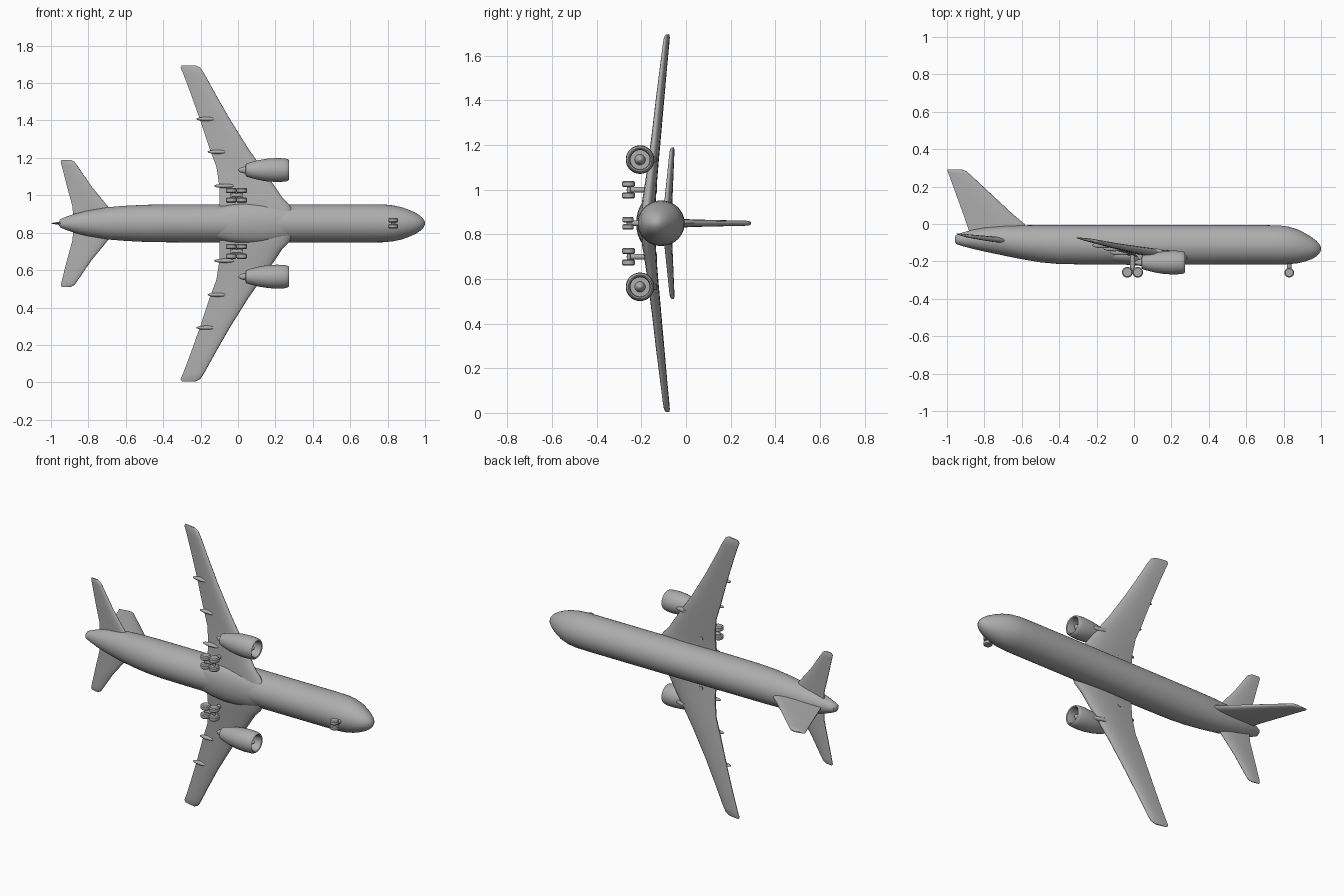
import bpy, bmesh, math
from mathutils import Vector

if "Cube" in bpy.data.objects:
    bpy.data.objects.remove(bpy.data.objects["Cube"])

ZC = 0.85          # height of the aircraft's centre line (nose +x, belly -y)
SIDES = (("right", 1), ("left", -1))

grey = bpy.data.materials.new("plain grey")
grey.diffuse_color = (0.42, 0.42, 0.42, 1)
grey.use_nodes = True
grey.node_tree.nodes["Principled BSDF"].inputs["Base Color"].default_value = grey.diffuse_color


def loft(name, rings, angle=40):
    """Skin a list of equal-length rings and cap both ends."""
    bm = bmesh.new()
    vr = [[bm.verts.new(p) for p in r] for r in rings]
    n = len(vr[0])
    for a, b in zip(vr, vr[1:]):
        for i in range(n):
            j = (i + 1) % n
            bm.faces.new((a[i], a[j], b[j], b[i]))
    bm.faces.new(vr[0])
    bm.faces.new(vr[-1])
    bmesh.ops.recalc_face_normals(bm, faces=bm.faces)
    me = bpy.data.meshes.new(name)
    bm.to_mesh(me)
    bm.free()
    me.materials.append(grey)
    ob = bpy.data.objects.new(name, me)
    bpy.context.collection.objects.link(ob)
    bpy.ops.object.select_all(action='DESELECT')
    ob.select_set(True)
    bpy.context.view_layer.objects.active = ob
    bpy.ops.object.shade_smooth_by_angle(angle=math.radians(angle))
    return ob


def lathe(name, profile, origin, axis, n=28):
    """Turn (distance along axis, radius) points around an axis."""
    d = Vector(axis).normalized()
    u = d.orthogonal().normalized()
    v = d.cross(u)
    o = Vector(origin)
    rings = []
    for t, r in profile:
        r = max(r, 0.0005)
        rings.append([o + d * t + (u * math.cos(k) + v * math.sin(k)) * r
                      for k in (2 * math.pi * i / n for i in range(n))])
    return loft(name, rings)


def rod(name, a, b, r):
    d = Vector(b) - Vector(a)
    return lathe(name, [(0, r), (d.length, r)], a, d, 12)


def wheel(name, centre, r, w):
    prof = [(-w, r * .55), (-w, r * .8), (-w * .6, r), (w * .6, r), (w, r * .8), (w, r * .55)]
    return lathe(name, prof, centre, (0, 0, 1), 20)


def ellipsoid(name, centre, rx, ry, rz, n=20):
    rings = []
    for i in range(n + 1):
        a = math.pi * i / n
        s = max(math.sin(a), 0.01)
        rings.append([(centre[0] - rx * math.cos(a), centre[1] + ry * s * math.cos(k),
                       centre[2] + rz * s * math.sin(k))
                      for k in (2 * math.pi * j / 24 for j in range(24))])
    return loft(name, rings)


def airfoil(n=12):
    """Unit section: chord position 0..1 from the leading edge, half thickness -.5...5."""
    def h(t):
        return 1.0 * (1.4845 * t ** .5 - .63 * t - 1.758 * t * t + 1.4215 * t ** 3 - .48 * t ** 4) + .05 * t
    ts = [(1 - math.cos(math.pi * i / n)) / 2 for i in range(n + 1)]
    return [(t, h(t)) for t in reversed(ts)] + [(t, -h(t)) for t in ts[1:]]


FOIL = airfoil()


def wing(name, stations, side):
    """Stations: span, leading x, trailing x, leading y, trailing y, thickness."""
    loft(name, [[(xl + (xt - xl) * t, yl + (yt - yl) * t + h * th, ZC + side * s)
                 for t, h in FOIL] for s, xl, xt, yl, yt, th in stations], 50)


# Fuselage: x, top y, bottom y, half width
stations = [(-.957, -.07, -.095, .012), (-.95, -.057, -.107, .022), (-.92, -.047, -.117, .035),
            (-.87, -.032, -.131, .052), (-.8, -.019, -.147, .069), (-.7, -.010, -.168, .086),
            (-.6, -.007, -.188, .094), (-.5, -.006, -.205, .099), (-.4, -.006, -.214, .101),
            (-.2, -.006, -.217, .102), (.3, -.006, -.217, .102), (.7, -.006, -.217, .102),
            (.78, -.008, -.217, .101), (.83, -.015, -.215, .096), (.88, -.031, -.209, .085),
            (.92, -.052, -.199, .070), (.95, -.071, -.188, .056), (.975, -.09, -.174, .040),
            (.99, -.106, -.159, .025), (.998, -.12, -.145, .011), (1.0, -.13, -.135, .002)]
loft("fuselage", [[(x, (t + b) / 2 + (t - b) / 2 * math.cos(k), ZC + w * math.sin(k))
                   for k in (2 * math.pi * i / 40 for i in range(40))]
                  for x, t, b, w in stations])

# Belly fairing between the wing roots
ellipsoid("belly_fairing", (.08, -.165, ZC), .30, .058, .108)

# Fin, standing towards +y
fin = [(-.07, -.56, -.87, .036), (0, -.585, -.895, .036), (.025, -.615, -.903, .034),
       (.05, -.645, -.912, .032), (.27, -.882, -.992, .022), (.285, -.90, -.998, .018),
       (.292, -.925, -.995, .006)]
loft("tail_fin", [[(xl + (xt - xl) * t, y, ZC + h * th) for t, h in FOIL]
                  for y, xl, xt, th in fin], 50)

for word, s in SIDES:
    # Main wing and tailplane
    wing(word + "_wing", [
        (.03, .31, -.10, -.178, -.150, .060), (.10, .275, -.10, -.175, -.148, .056),
        (.14, .235, -.10, -.170, -.144, .052), (.20, .195, -.10, -.163, -.138, .047),
        (.30, .125, -.115, -.152, -.127, .041), (.40, .055, -.152, -.141, -.116, .036),
        (.56, -.045, -.205, -.125, -.100, .030), (.70, -.125, -.255, -.109, -.087, .025),
        (.80, -.180, -.293, -.098, -.077, .021), (.832, -.201, -.307, -.094, -.074, .018),
        (.845, -.225, -.300, -.090, -.075, .007)], s)
    wing(word + "_tailplane", [
        (.02, -.64, -.88, -.092, -.066, .030), (.09, -.695, -.885, -.089, -.064, .028),
        (.20, -.785, -.915, -.079, -.059, .023), (.31, -.86, -.943, -.069, -.054, .018),
        (.33, -.875, -.948, -.067, -.053, .015), (.34, -.895, -.942, -.063, -.055, .006)], s)

    # Engine nacelle with hollow intake, spinner and exhaust cone
    ze = ZC + s * .285
    lathe(word + "_engine", [
        (.0, .0), (.012, .012), (.04, .020), (.042, .034), (.07, .043), (.11, .053),
        (.16, .061), (.21, .064), (.25, .062), (.266, .058), (.272, .053), (.268, .047),
        (.25, .043), (.215, .043), (.215, .024), (.235, .018), (.25, .009), (.254, 0)],
        (0, -.206, ze), (1, 0, 0), 32)
    # Pylon joining engine and wing
    loft(word + "_engine_pylon", [[(xl + (xt - xl) * t, y, ze + h * .024) for t, h in FOIL]
                                  for y, xl, xt in ((-.20, .22, .04), (-.155, .20, .0), (-.13, .12, -.02))], 50)

    # Flap track fairings under the trailing edge
    for i, (off, x, y) in enumerate(((.20, -.07, -.152), (.382, -.105, -.131), (.558, -.165, -.114))):
        ellipsoid(f"{word}_flap_fairing_{i + 1}", (x, y, ZC + s * off), .058, .015, .011, 12)

    # Main landing gear: strut, bogie beam, axles and four wheels
    zg = ZC + s * .15
    rod(word + "_main_strut", (-.008, -.13, zg), (-.008, -.255, zg), .013)
    rod(word + "_bogie_beam", (-.036, -.256, zg), (.020, -.256, zg), .010)
    for end, x in (("rear", -.036), ("front", .020)):
        rod(f"{word}_{end}_axle", (x, -.256, zg - .028), (x, -.256, zg + .028), .008)
        for k, dz in (("inner", -s * .026), ("outer", s * .026)):
            wheel(f"{word}_{end}_{k}_wheel", (x, -.258, zg + dz), .029, .014)

    # Nose wheels
    wheel(word + "_nose_wheel", (.83, -.260, ZC + s * .016), .026, .012)

rod("nose_strut", (.83, -.19, ZC), (.83, -.262, ZC), .012)
rod("nose_axle", (.83, -.260, ZC - .02), (.83, -.260, ZC + .02), .008)
